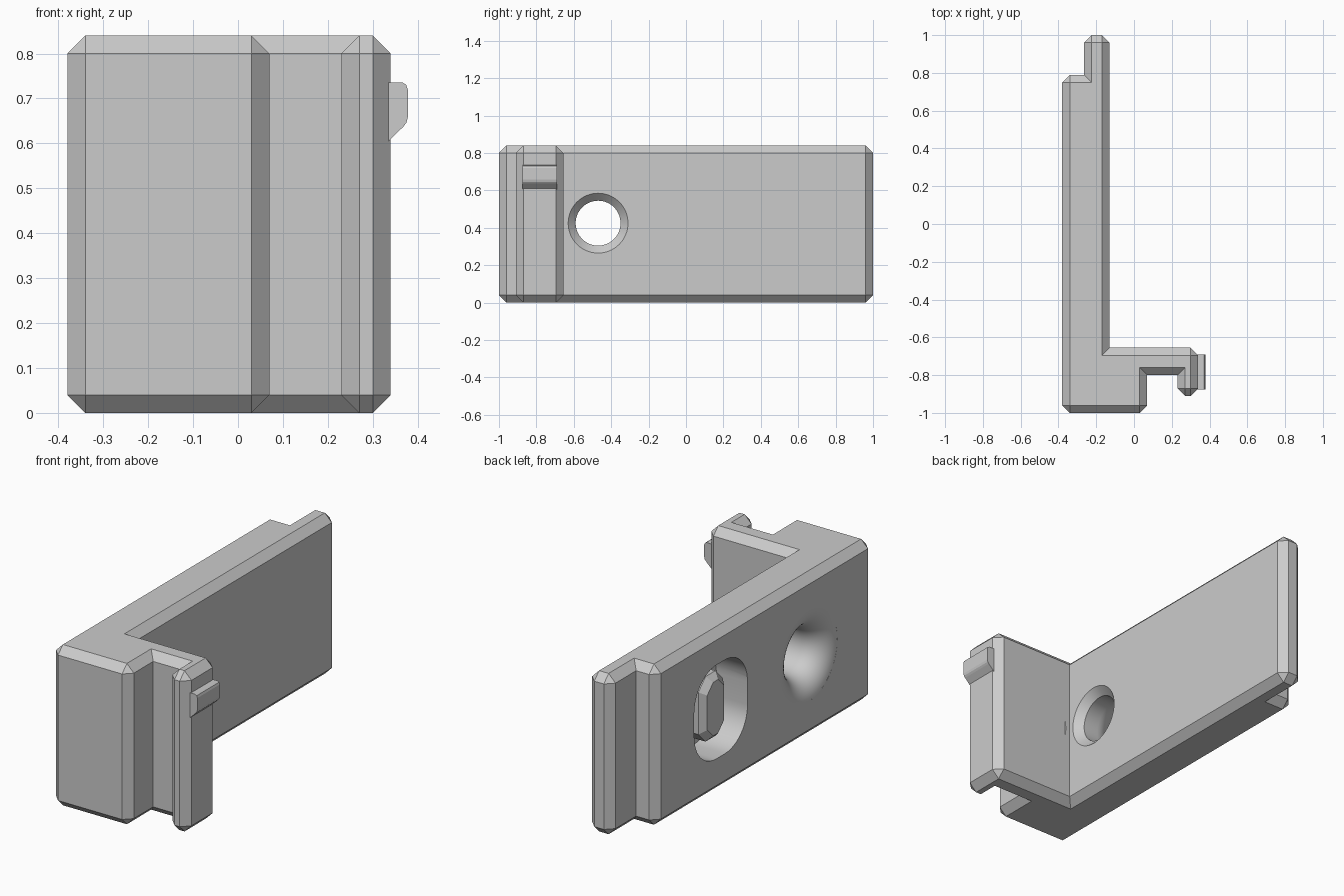
import bpy, bmesh, math
from mathutils import Vector

old = bpy.data.objects.get("Cube")
if old:
    bpy.data.objects.remove(old, do_unlink=True)

grey = bpy.data.materials.new("light grey plastic")
grey.use_nodes = True
COLOUR = (0.6, 0.6, 0.6, 1)
grey.diffuse_color = COLOUR
grey.node_tree.nodes["Principled BSDF"].inputs["Base Color"].default_value = COLOUR

CHAMFER = 0.04
HEIGHT = 0.84
MID = HEIGHT / 2 + 0.005


def finish(name, bm, smooth=False):
    bmesh.ops.remove_doubles(bm, verts=bm.verts, dist=1e-4)
    bmesh.ops.recalc_face_normals(bm, faces=bm.faces)
    for f in bm.faces:
        f.smooth = smooth
    mesh = bpy.data.meshes.new(name)
    bm.to_mesh(mesh)
    bm.free()
    mesh.materials.append(grey)
    obj = bpy.data.objects.new(name, mesh)
    bpy.context.collection.objects.link(obj)
    return obj


def loft(name, rings, smooth=False):
    """Skin matching closed rings and cap both ends."""
    bm = bmesh.new()
    rows = [[bm.verts.new(p) for p in ring] for ring in rings]
    n = len(rows[0])
    for a, b in zip(rows, rows[1:]):
        for i in range(n):
            j = (i + 1) % n
            bm.faces.new((a[i], a[j], b[j], b[i]))
    bm.faces.new(rows[0])
    bm.faces.new(rows[-1])
    return finish(name, bm, smooth)


def rounded(hw, hh, r, seg):
    """Rounded rectangle as (y, z) offsets; seg=1 gives chamfered corners."""
    pts = []
    for k, (sy, sz) in enumerate([(1, 1), (-1, 1), (-1, -1), (1, -1)]):
        for s in range(seg + 1):
            a = math.pi / 2 * (k + s / seg)
            pts.append((sy * (hw - r) + r * math.cos(a), sz * (hh - r) + r * math.sin(a)))
    return pts


def at_x(x, pts, y, z):
    return [(x, y + p[0], z + p[1]) for p in pts]


# Bracket outline: corner x, y, and whether its upright edge is chamfered
corners = [(-.38, -1, 1), (.07, -1, 1), (.07, -.8, 0), (.23, -.8, 0),
           (.23, -.91, 1), (.34, -.91, 1), (.34, -.655, 1), (-.13, -.655, 0),
           (-.13, 1, 1), (-.265, 1, 1), (-.265, .79, 0), (-.38, .79, 1)]
outer, inner = [], []
for i, (x, y, cut) in enumerate(corners):
    p = Vector((x, y))
    d_in = (p - Vector(corners[i - 1][:2])).normalized()
    d_out = (Vector(corners[(i + 1) % len(corners)][:2]) - p).normalized()
    inset = p + CHAMFER * Vector((-d_in.y - d_out.y, d_in.x + d_out.x))
    if cut:
        outer += [p - CHAMFER * d_in, p + CHAMFER * d_out]
        inner += [inset, inset]
    else:
        outer.append(p)
        inner.append(inset)
layers = [(inner, 0), (outer, CHAMFER), (outer, HEIGHT - CHAMFER), (inner, HEIGHT)]
bracket = loft("bracket", [[(p.x, p.y, z) for p in ring] for ring, z in layers])

# Screw hole cutter: countersink on one side, flared mouth on the other
profile = [(-.10, .19), (-.17, .12)]
FLARE = 0.125
for s in range(13):
    a = math.radians(86) * s / 12
    profile.append((-.38 + FLARE * (1 - math.sin(a)), .12 + FLARE * (1 - math.cos(a))))
profile.append((-.42, profile[-1][1]))
SEG = 64
hole_rings = []
for x, r in profile:
    ring = [(r * math.cos(2 * math.pi * k / SEG), r * math.sin(2 * math.pi * k / SEG))
            for k in range(SEG)]
    hole_rings.append(at_x(x, ring, -.47, MID))
hole = loft("hole_cutter", hole_rings, True)

# Oval recess cutter
SLOT_Y = 0.255
oval = rounded(.22, .245, .185, 12)
slot = loft("recess_cutter", [at_x(x, oval, SLOT_Y, MID) for x in (-.2, -.45)], True)

bpy.context.view_layer.objects.active = bracket
for cutter in (hole, slot):
    mod = bracket.modifiers.new("cut", 'BOOLEAN')
    mod.operation = 'DIFFERENCE'
    mod.solver = 'EXACT'
    mod.object = cutter
    bpy.ops.object.modifier_apply(modifier=mod.name)
    bpy.data.objects.remove(cutter, do_unlink=True)

# Keep the recess and countersink rims crisp, flat faces flat
bm = bmesh.new()
bm.from_mesh(bracket.data)
for f in bm.faces:
    f.material_index = 0
    if f.calc_area() > 0.05:
        f.smooth = False
for e in bm.edges:
    if len(e.link_faces) == 2 and e.calc_face_angle(0) > math.radians(30):
        e.smooth = False
bm.to_mesh(bracket.data)
bm.free()

# Chamfered button standing in the recess
loft("recess_button", [
    at_x(-.19, rounded(.1, .17, .06, 1), SLOT_Y, MID),
    at_x(-.32, rounded(.1, .17, .06, 1), SLOT_Y, MID),
    at_x(-.35, rounded(.07, .14, .05, 1), SLOT_Y, MID)])

# Snap tab on the hook, with a sloped underside and rounded upper edge
tab = [(.33, .60), (.368, .637), (.375, .646), (.378, .658),
       (.378, .72), (.374, .731), (.365, .736), (.33, .736)]
loft("snap_tab", [[(x, y, z) for x, z in tab] for y in (-.875, -.69)])
